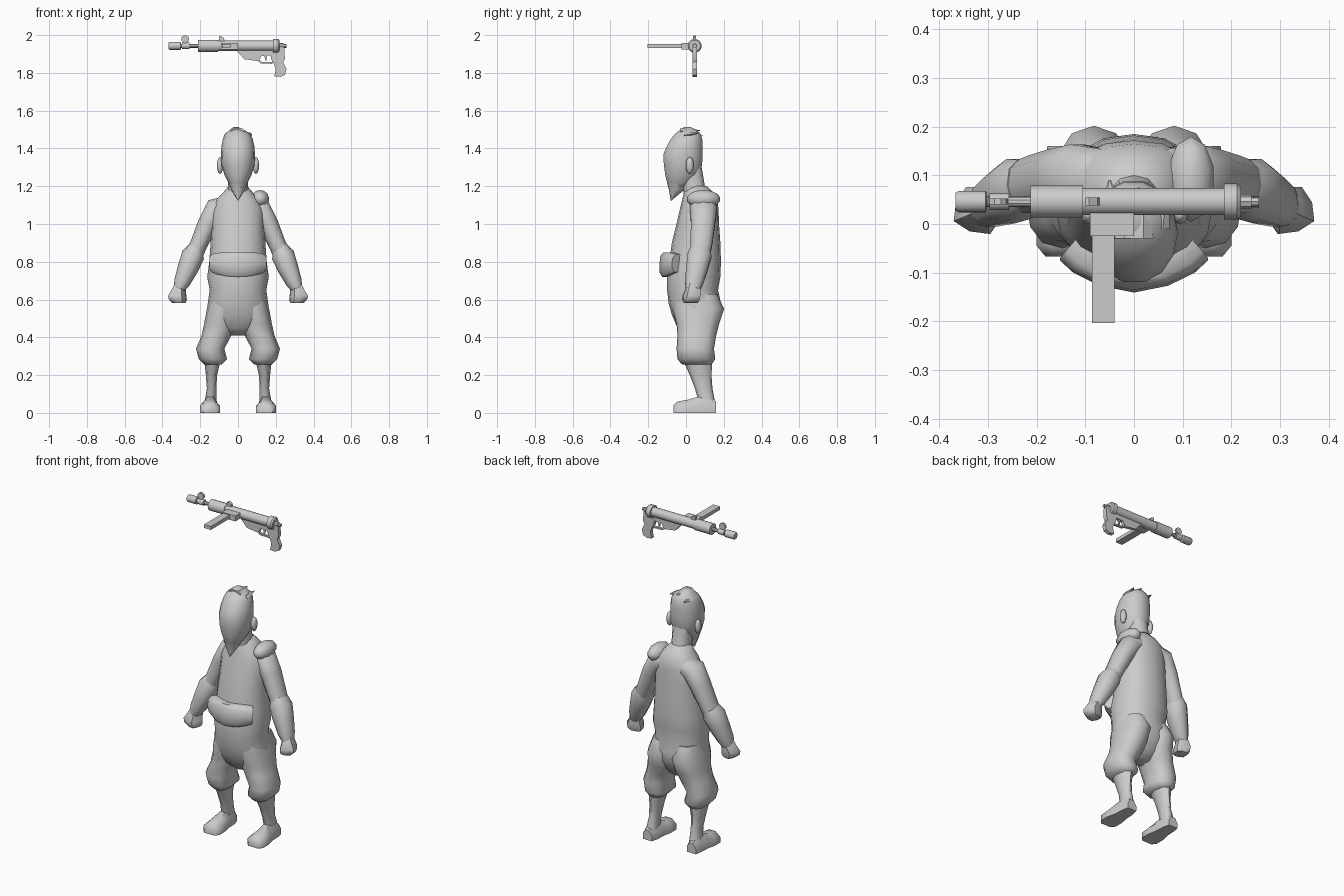
import bpy, bmesh, math
from mathutils import Vector

grey = bpy.data.materials.new("plain_grey")
grey.diffuse_color = (0.6, 0.6, 0.6, 1)


def finish(name, bm, angle=50, mirror=False):
    bmesh.ops.recalc_face_normals(bm, faces=bm.faces)
    me = bpy.data.meshes.new(name)
    bm.to_mesh(me)
    bm.free()
    me.materials.append(grey)
    ob = bpy.data.objects.new(name, me)
    bpy.context.collection.objects.link(ob)
    bpy.ops.object.select_all(action='DESELECT')
    ob.select_set(True)
    bpy.context.view_layer.objects.active = ob
    bpy.ops.object.shade_smooth_by_angle(angle=math.radians(angle))
    if mirror:
        ob.modifiers.new("Mirror", 'MIRROR')
    return ob


def loft(name, rings, angle=50, mirror=False):
    """Skin a list of equal-length point rings and cap both ends."""
    bm = bmesh.new()
    rows = [[bm.verts.new(p) for p in r] for r in rings]
    n = len(rows[0])
    for a, b in zip(rows, rows[1:]):
        for i in range(n):
            j = (i + 1) % n
            bm.faces.new((a[i], a[j], b[j], b[i]))
    bm.faces.new(rows[0])
    bm.faces.new(rows[-1])
    return finish(name, bm, angle, mirror)


def unit_ring(n, power=1.0):
    """Unit circle, squarer when power is below 1."""
    for i in range(n):
        t = 2 * math.pi * i / n
        c, s = math.cos(t), math.sin(t)
        yield (math.copysign(abs(c) ** power, c), math.copysign(abs(s) ** power, s))


def level(z, x0, x1, y0, y1, n=12, power=0.85):
    """Horizontal oval given by its bounds."""
    return [((x0 + x1) / 2 + c * (x1 - x0) / 2, (y0 + y1) / 2 + s * (y1 - y0) / 2, z)
            for c, s in unit_ring(n, power)]


def ball(name, centre, size, mirror=False, u=10, v=7):
    bm = bmesh.new()
    bmesh.ops.create_uvsphere(bm, u_segments=u, v_segments=v, radius=1)
    for p in bm.verts:
        p.co = Vector(centre) + Vector([a * b for a, b in zip(p.co, size)])
    return finish(name, bm, 60, mirror)


def box(name, x, y, z):
    bm = bmesh.new()
    bmesh.ops.create_cube(bm, size=1)
    for p in bm.verts:
        p.co = [(r[0] + r[1]) / 2 + c * (r[1] - r[0]) for c, r in zip(p.co, (x, y, z))]
    return finish(name, bm, 30)


# ---- torso with hips: z, half width, front y, back y
torso = [(0.41, 0.05, 0.00, 0.10), (0.45, 0.12, -0.045, 0.14), (0.52, 0.165, -0.075, 0.18),
         (0.58, 0.16, -0.092, 0.185), (0.65, 0.15, -0.10, 0.17), (0.72, 0.163, -0.10, 0.182),
         (0.80, 0.152, -0.088, 0.185), (0.90, 0.145, -0.075, 0.182), (1.00, 0.14, -0.05, 0.175),
         (1.08, 0.138, -0.032, 0.172), (1.13, 0.115, -0.02, 0.165), (1.165, 0.08, -0.012, 0.145),
         (1.20, 0.05, 0.0, 0.11)]
loft("torso", [level(z, -w, w, a, b, 16, 0.9) for z, w, a, b in torso], 60)

# ---- neck, head, chin beard
loft("neck", [level(z, -w, w, a, b) for z, w, a, b in
              [(1.10, 0.07, 0.0, 0.13), (1.20, 0.052, -0.02, 0.10), (1.32, 0.055, -0.03, 0.08)]])
head = [(1.18, -0.025, 0.025, -0.08, -0.02), (1.215, -0.05, 0.05, -0.10, 0.03),
        (1.26, -0.072, 0.072, -0.112, 0.07), (1.315, -0.088, 0.088, -0.12, 0.088),
        (1.37, -0.09, 0.09, -0.122, 0.09), (1.41, -0.088, 0.087, -0.105, 0.09),
        (1.45, -0.08, 0.078, -0.083, 0.088), (1.477, -0.07, 0.066, -0.06, 0.078),
        (1.497, -0.045, 0.035, -0.035, 0.06), (1.513, -0.025, 0.0, -0.01, 0.025)]
loft("head", [level(z, a, b, c, d, 14, 0.95) for z, a, b, c, d in head], 60)
loft("chin_beard", [level(z, -w, w, a, b, 8) for z, w, a, b in
                    [(1.215, 0.048, -0.10, 0.0), (1.18, 0.036, -0.09, -0.01),
                     (1.125, 0.003, -0.082, -0.076)]])
ball("ear", (0.095, 0.02, 1.31), (0.017, 0.022, 0.045), True, 8, 5)


# ---- pointed hair tufts, swept back
def tuft(name, base, tip, r):
    base, tip = Vector(base), Vector(tip)
    rings = []
    for t, k in ((0, 1), (0.5, 0.75), (1, 0.08)):
        c = base.lerp(tip, t)
        rings.append([c + Vector((a * r * k, 0, b * r * 0.45 * k)) for a, b in unit_ring(6)])
    loft(name, rings, 30)


tuft("hair_tuft_top", (0.0, -0.03, 1.492), (0.01, 0.075, 1.495), 0.04)
tuft("hair_tuft_side", (0.045, -0.01, 1.470), (0.06, 0.07, 1.483), 0.028)
tuft("hair_tuft_left", (-0.045, 0.0, 1.470), (-0.05, 0.09, 1.47), 0.028)

# ---- trouser legs: z, inner x, outer x, front y, back y
trouser = [(0.63, 0.01, 0.145, -0.06, 0.165), (0.55, 0.0, 0.165, -0.07, 0.202),
           (0.47, 0.005, 0.18, -0.05, 0.175), (0.41, 0.035, 0.193, -0.045, 0.16),
           (0.34, 0.072, 0.222, -0.05, 0.148), (0.285, 0.058, 0.208, -0.045, 0.155),
           (0.255, 0.088, 0.178, -0.02, 0.135)]
loft("trouser_leg", [level(*r) for r in trouser], 60, True)
shin = [(0.29, 0.09, 0.18, -0.02, 0.14), (0.20, 0.11, 0.17, 0.02, 0.135),
        (0.13, 0.115, 0.165, 0.047, 0.14), (0.05, 0.112, 0.178, 0.07, 0.155)]
loft("shin", [level(*r, n=8) for r in shin], 60, True)

# ---- feet, lofted from toe to heel: y, inner x, outer x, height
foot = [(-0.067, 0.115, 0.182, 0.04), (-0.045, 0.095, 0.2, 0.06), (0.01, 0.095, 0.2, 0.07),
        (0.06, 0.105, 0.188, 0.085), (0.12, 0.108, 0.185, 0.09), (0.16, 0.118, 0.178, 0.06)]
loft("foot", [[(a, y, 0), (b, y, 0), (b, y, h * 0.55), (b * 0.7 + a * 0.3, y, h),
               (b * 0.3 + a * 0.7, y, h), (a, y, h * 0.55)] for y, a, b, h in foot], 50, True)

# ---- arms along a bent path: x, y, z, half width, half depth
def limb(name, path, n=10, power=0.9):
    pts = [Vector(p[:3]) for p in path]
    rings = []
    for i, p in enumerate(path):
        d = pts[min(i + 1, len(pts) - 1)] - pts[max(i - 1, 0)]
        side = Vector((0, 1, 0)).cross(d).normalized()
        depth = d.cross(side).normalized()
        rings.append([pts[i] + side * c * p[3] + depth * s * p[4] for c, s in unit_ring(n, power)])
    loft(name, rings, 60, True)


limb("upper_arm", [(0.05, 0.095, 1.10, 0.05, 0.06), (0.115, 0.092, 1.08, 0.062, 0.075),
                   (0.16, 0.09, 1.00, 0.054, 0.066), (0.20, 0.082, 0.91, 0.047, 0.062),
                   (0.235, 0.075, 0.83, 0.045, 0.055)])
limb("forearm", [(0.222, 0.08, 0.875, 0.042, 0.055), (0.238, 0.072, 0.835, 0.061, 0.066),
                 (0.265, 0.058, 0.765, 0.055, 0.06), (0.297, 0.042, 0.69, 0.043, 0.05),
                 (0.312, 0.036, 0.655, 0.03, 0.04)])


# ---- closed hands, turned slightly inward
def hand_ring(z, cx, cy, w, d, turn=math.radians(20)):
    out = []
    for c, s in unit_ring(8, 0.6):
        x, y = c * w, s * d
        out.append((cx + x * math.cos(turn) - y * math.sin(turn),
                    cy + x * math.sin(turn) + y * math.cos(turn), z))
    return out


loft("hand", [hand_ring(0.69, 0.305, 0.038, 0.025, 0.03), hand_ring(0.655, 0.313, 0.036, 0.033, 0.04),
              hand_ring(0.62, 0.322, 0.028, 0.047, 0.046), hand_ring(0.598, 0.318, 0.026, 0.046, 0.044),
              hand_ring(0.582, 0.312, 0.026, 0.033, 0.035)], 50, True)

# ---- shoulder pad on one side only
ball("shoulder_pad", (0.117, 0.092, 1.132), (0.05, 0.09, 0.048))

# ---- curved waist pouch: x, outer y, bottom z, top z
pouch = []
for x, y, b, t in [(-0.152, -0.075, 0.745, 0.84), (-0.125, -0.10, 0.735, 0.847), (-0.07, -0.127, 0.724, 0.85),
                   (0, -0.141, 0.72, 0.85), (0.07, -0.127, 0.724, 0.85), (0.125, -0.10, 0.735, 0.847),
                   (0.152, -0.075, 0.745, 0.84)]:
    m = (b + t) / 2
    pouch.append([(x * 0.75, y + 0.05, b), (x * 0.92, y + 0.015, b), (x, y, b + 0.025), (x, y, m),
                  (x, y + 0.005, t - 0.02), (x * 0.92, y + 0.02, t), (x * 0.75, y + 0.05, t)])
loft("waist_pouch", pouch, 50)

# ---- floating gun, barrel along x
GY, GZ = 0.046, 1.943


def turned(name, stations, n=14):
    loft(name, [[(x, GY + c * r, GZ + s * r) for c, s in unit_ring(n)] for x, r in stations], 35)


def plate(name, outline, half):
    """Flat outline in the xz plane, given thickness in y."""
    loft(name, [[(x, GY + s * half, z) for x, z in outline] for s in (-1, 1)], 30)


turned("barrel", [(-0.36, 0.011), (-0.20, 0.011)], 10)
turned("muzzle", [(-0.367, 0.018), (-0.36, 0.022), (-0.305, 0.022), (-0.303, 0.018)])
turned("barrel_collar", [(-0.297, 0.017), (-0.257, 0.017)])
turned("barrel_shroud", [(-0.213, 0.033), (-0.105, 0.033)])
turned("receiver", [(-0.105, 0.028), (0.19, 0.028)])
turned("end_cap", [(0.185, 0.037), (0.212, 0.037), (0.22, 0.03)])
turned("rear_knob", [(0.218, 0.014), (0.242, 0.014), (0.242, 0.01), (0.257, 0.01)], 8)
plate("front_sight", [(-0.28 + 0.021 * c, 1.979 + 0.021 * s) for c, s in unit_ring(10)], 0.006)
plate("rear_sight", [(-0.10, 1.965), (-0.07, 1.965), (-0.075, 1.985), (-0.092, 1.995), (-0.10, 1.993)], 0.008)
box("magazine_well", (-0.09, 0.0), (-0.025, 0.04), (1.925, 1.958))
box("magazine", (-0.086, -0.04), (-0.204, -0.02), (1.931, 1.952))
plate("trigger_housing", [(-0.01, 1.92), (0.035, 1.872), (0.11, 1.862), (0.125, 1.89), (0.22, 1.895),
                          (0.22, 1.92)], 0.01)
plate("trigger_guard", [(0.10, 1.868), (0.12, 1.85), (0.18, 1.848), (0.195, 1.862),
                        (0.178, 1.857), (0.124, 1.859), (0.11, 1.874)], 0.007)
plate("trigger", [(0.14, 1.895), (0.155, 1.895), (0.15, 1.865), (0.143, 1.865)], 0.004)
plate("rear_bracket", [(0.17, 1.90), (0.18, 1.862), (0.20, 1.85), (0.235, 1.85), (0.248, 1.875),
                       (0.246, 1.935), (0.215, 1.935)], 0.012)
plate("grip", [(0.185, 1.86), (0.235, 1.865), (0.257, 1.82), (0.248, 1.79), (0.225, 1.779),
               (0.192, 1.782), (0.2, 1.82)], 0.012)
